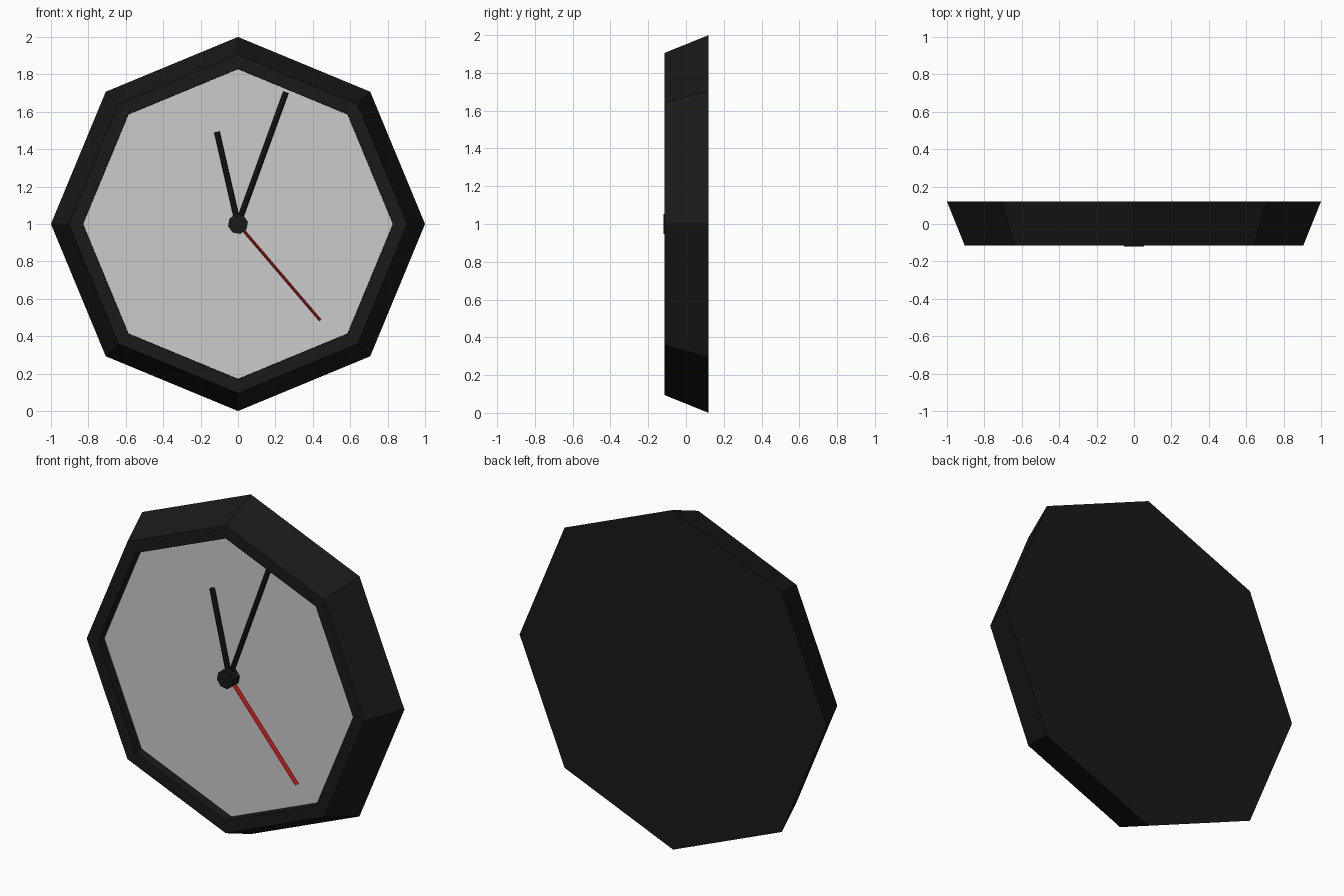
import bpy, bmesh, math
from mathutils import Matrix

if "Cube" in bpy.data.objects:
    bpy.data.objects.remove(bpy.data.objects["Cube"])

CENTRE_Z = 1.0


def material(name, rgb):
    m = bpy.data.materials.new(name)
    m.diffuse_color = (*rgb, 1)
    m.use_nodes = True
    m.node_tree.nodes["Principled BSDF"].inputs["Base Color"].default_value = m.diffuse_color
    return m


black = material("black", (0.01, 0.01, 0.01))
red = material("red", (0.8, 0.015, 0.015))


def make_object(name, bm, mat=None):
    bmesh.ops.recalc_face_normals(bm, faces=bm.faces)
    mesh = bpy.data.meshes.new(name)
    bm.to_mesh(mesh)
    bm.free()
    ob = bpy.data.objects.new(name, mesh)
    ob.location.z = CENTRE_Z
    bpy.context.collection.objects.link(ob)
    if mat:
        mesh.materials.append(mat)
    return ob


def octagon_stack(name, profile, mat=None, turn=0.0, cap_end=True):
    """Sweep a (radius, y) profile around the y axis in eight flat sides."""
    bm = bmesh.new()
    rings = []
    for r, y in profile:
        angles = [turn + i * math.tau / 8 for i in range(8)]
        rings.append([bm.verts.new((r * math.cos(a), y, r * math.sin(a))) for a in angles])
    for a, b in zip(rings, rings[1:]):
        for i in range(8):
            j = (i + 1) % 8
            bm.faces.new((a[i], a[j], b[j], b[i]))
    bm.faces.new(rings[0])
    if cap_end:
        bm.faces.new(rings[-1])
    return make_object(name, bm, mat)


def hand(name, length, width, degrees, mat, y=-0.08, depth=0.03):
    """Flattened eight-sided rod, turned clockwise from twelve o'clock."""
    bm = bmesh.new()
    bmesh.ops.create_cone(bm, cap_ends=True, segments=8, radius1=0.5, radius2=0.5, depth=length)
    bmesh.ops.scale(bm, vec=(width, depth, 1), verts=bm.verts)
    bmesh.ops.translate(bm, vec=(0, y, length / 2), verts=bm.verts)
    bm.transform(Matrix.Rotation(math.radians(degrees), 4, 'Y'))
    return make_object(name, bm, mat)


# Tapered case with closed back and recessed front
octagon_stack("case", [(1.0, 0.12), (0.905, -0.115), (0.83, -0.115), (0.83, -0.05)], black)

# Dial
octagon_stack("dial", [(0.829, -0.045), (0.829, -0.06)])

# Hands
hand("hour_hand", 0.505, 0.03, -12.9, black)
hand("minute_hand", 0.75, 0.03, 20, black)
hand("second_hand", 0.677, 0.014, 139.5, red)

# Centre hub
octagon_stack("hub", [(0.054, -0.055), (0.054, -0.12)], black, turn=math.radians(22.5 - 10))
